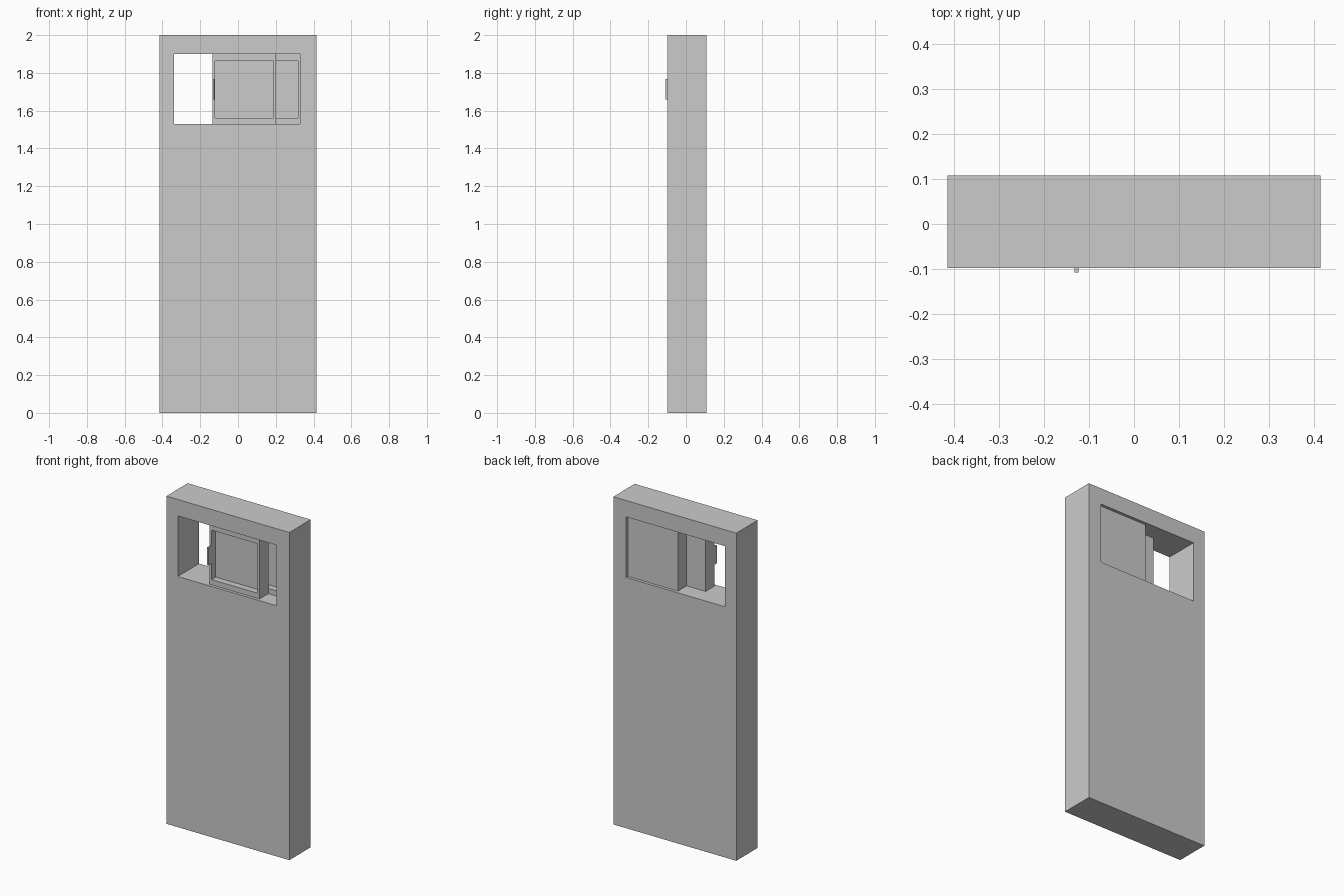
import bpy, bmesh

if "Cube" in bpy.data.objects:
    bpy.data.objects.remove(bpy.data.objects["Cube"])


def corners(bm, rect, y):
    x0, x1, z0, z1 = rect
    return [bm.verts.new((x, y, z)) for x, z in ((x0, z0), (x1, z0), (x1, z1), (x0, z1))]


def bridge(bm, a, b):
    for i in range(4):
        j = (i + 1) % 4
        bm.faces.new((a[i], a[j], b[j], b[i]))


def framed_slab(name, outer, inner, y0, y1, pane_y=None):
    """Slab with a rectangular through hole, or a front recess down to pane_y."""
    bm = bmesh.new()
    front, back = corners(bm, outer, y0), corners(bm, outer, y1)
    hole_front = corners(bm, inner, y0)
    hole_back = corners(bm, inner, y1 if pane_y is None else pane_y)
    bridge(bm, front, back)
    bridge(bm, front, hole_front)
    bridge(bm, hole_front, hole_back)
    if pane_y is None:
        bridge(bm, back, hole_back)
    else:
        bm.faces.new(hole_back)
        bm.faces.new(back)
    bmesh.ops.recalc_face_normals(bm, faces=bm.faces)
    mesh = bpy.data.meshes.new(name)
    bm.to_mesh(mesh)
    bm.free()
    ob = bpy.data.objects.new(name, mesh)
    bpy.context.collection.objects.link(ob)
    return ob


def box(name, x0, x1, y0, y1, z0, z1):
    bpy.ops.mesh.primitive_cube_add(size=1, location=((x0 + x1) / 2, (y0 + y1) / 2, (z0 + z1) / 2))
    ob = bpy.context.object
    ob.name = name
    ob.scale = (x1 - x0, y1 - y0, z1 - z0)
    bpy.ops.object.transform_apply(location=False, rotation=False, scale=True)


Z0, Z1 = 1.53, 1.90          # window opening height
SASH_DEPTH = 0.085

# Wall with the window opening
framed_slab("wall", (-0.415, 0.415, 0, 2), (-0.338, 0.329, Z0, Z1), -0.098, 0.108)

# Two sliding sashes, each with a pane recessed from the front
for name, x0, x1, y in (("front_sash", -0.136, 0.201, -0.08),
                        ("rear_sash", -0.008, 0.329, 0.005)):
    framed_slab(name, (x0, x1, Z0, Z1), (x0 + 0.013, x1 - 0.012, Z0 + 0.032, Z1 - 0.037),
                y, y + SASH_DEPTH, y + 0.04)

# Pull handle on the front sash
box("sash_handle", -0.133, -0.124, -0.108, -0.08, 1.658, 1.767)
